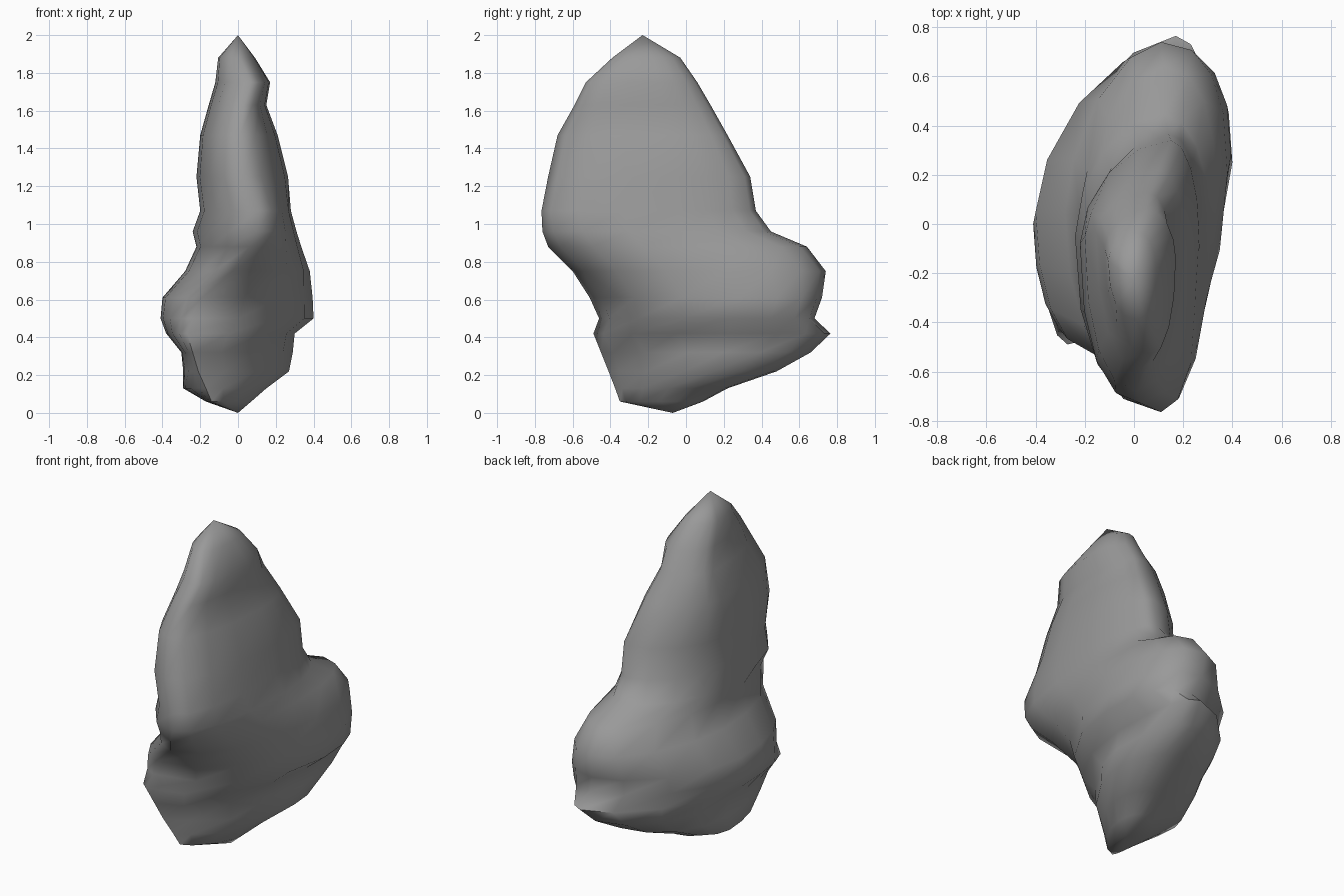
import bpy, bmesh, math

# Each stratum: z, left x, y of left, right x, y of right, front y, x of front, back y, x of back
STRATA = [
    (0.06, -0.17, -0.15, 0.07, -0.05, -0.35, -0.14, 0.09, 0.00),
    (0.13, -0.29, 0.00, 0.15, 0.02, -0.375, -0.17, 0.22, 0.03),
    (0.22, -0.29, 0.03, 0.27, 0.15, -0.41, -0.21, 0.48, 0.10),
    (0.32, -0.30, 0.02, 0.29, 0.20, -0.45, -0.24, 0.66, 0.14),
    (0.42, -0.38, 0.00, 0.30, 0.22, -0.49, -0.27, 0.765, 0.17),
    (0.50, -0.41, 0.00, 0.40, 0.25, -0.46, -0.24, 0.68, 0.16),
    (0.61, -0.40, 0.05, 0.395, 0.28, -0.51, -0.19, 0.72, 0.12),
    (0.75, -0.28, 0.05, 0.38, 0.20, -0.60, -0.03, 0.74, 0.11),
    (0.88, -0.22, 0.03, 0.335, 0.08, -0.73, 0.06, 0.64, 0.12),
    (0.96, -0.24, -0.05, 0.31, 0.00, -0.76, 0.10, 0.45, 0.12),
    (1.07, -0.20, -0.08, 0.28, -0.05, -0.765, 0.11, 0.37, 0.14),
    (1.25, -0.22, -0.08, 0.265, -0.05, -0.73, 0.03, 0.34, 0.15),
    (1.47, -0.20, -0.05, 0.21, -0.08, -0.68, 0.01, 0.22, 0.10),
    (1.63, -0.155, -0.03, 0.15, -0.12, -0.59, 0.03, 0.13, 0.06),
    (1.75, -0.12, -0.10, 0.17, -0.14, -0.53, 0.07, 0.06, 0.05),
    (1.88, -0.105, -0.15, 0.09, -0.18, -0.39, 0.01, -0.03, 0.01),
]
STEPS = 4  # points per quarter
# Fullness per quarter (below 1 squarer, above 1 straighter) for foot, waist, spire
FOOT, WAIST, SPIRE = (0.9, 1.0, 1.15, 1.3), (0.8, 1.2, 1.0, 1.0), (1.0, 1.1, 0.9, 0.95)


def section(z, left, yl, right, yr, front, xf, back, xb):
    """Lopsided oval through its four extreme points."""
    quarters = [
        (xb, yr, right - xb, back - yr), (xb, yl, left - xb, back - yl),
        (xf, yl, left - xf, front - yl), (xf, yr, right - xf, front - yr),
    ]
    fullness = FOOT if z < 0.4 else WAIST if z < 0.9 else SPIRE
    pts = []
    for q, (cx, cy, rx, ry) in enumerate(quarters):
        for i in range(STEPS):
            a = (i / STEPS) * math.pi / 2
            c, s = math.cos(a), math.sin(a)
            if q % 2:
                c, s = s, c
            p = fullness[q]
            pts.append((cx + rx * max(c, 0) ** p, cy + ry * max(s, 0) ** p, z))
    return pts


# Layered boulder lofted through the strata
bm = bmesh.new()
rings = [[bm.verts.new(p) for p in section(*s)] for s in STRATA]
n = STEPS * 4
for lo, hi in zip(rings, rings[1:]):
    for i in range(n):
        j = (i + 1) % n
        bm.faces.new((lo[i], lo[j], hi[j], hi[i]))

# Pointed foot and peak
foot = bm.verts.new((0.0, -0.07, 0.0))
peak = bm.verts.new((0.0, -0.23, 2.0))
for i in range(n):
    j = (i + 1) % n
    bm.faces.new((rings[0][j], rings[0][i], foot))
    bm.faces.new((rings[-1][i], rings[-1][j], peak))
bmesh.ops.recalc_face_normals(bm, faces=bm.faces)

mesh = bpy.data.meshes.new("boulder")
bm.to_mesh(mesh)
bm.free()
boulder = bpy.data.objects.new("boulder", mesh)
bpy.context.collection.objects.link(boulder)

# Dark grey stone
stone = bpy.data.materials.new("stone")
stone.diffuse_color = (0.32, 0.32, 0.32, 1)
mesh.materials.append(stone)

bpy.context.view_layer.objects.active = boulder
boulder.select_set(True)
bpy.ops.object.shade_smooth_by_angle(angle=math.radians(60))
